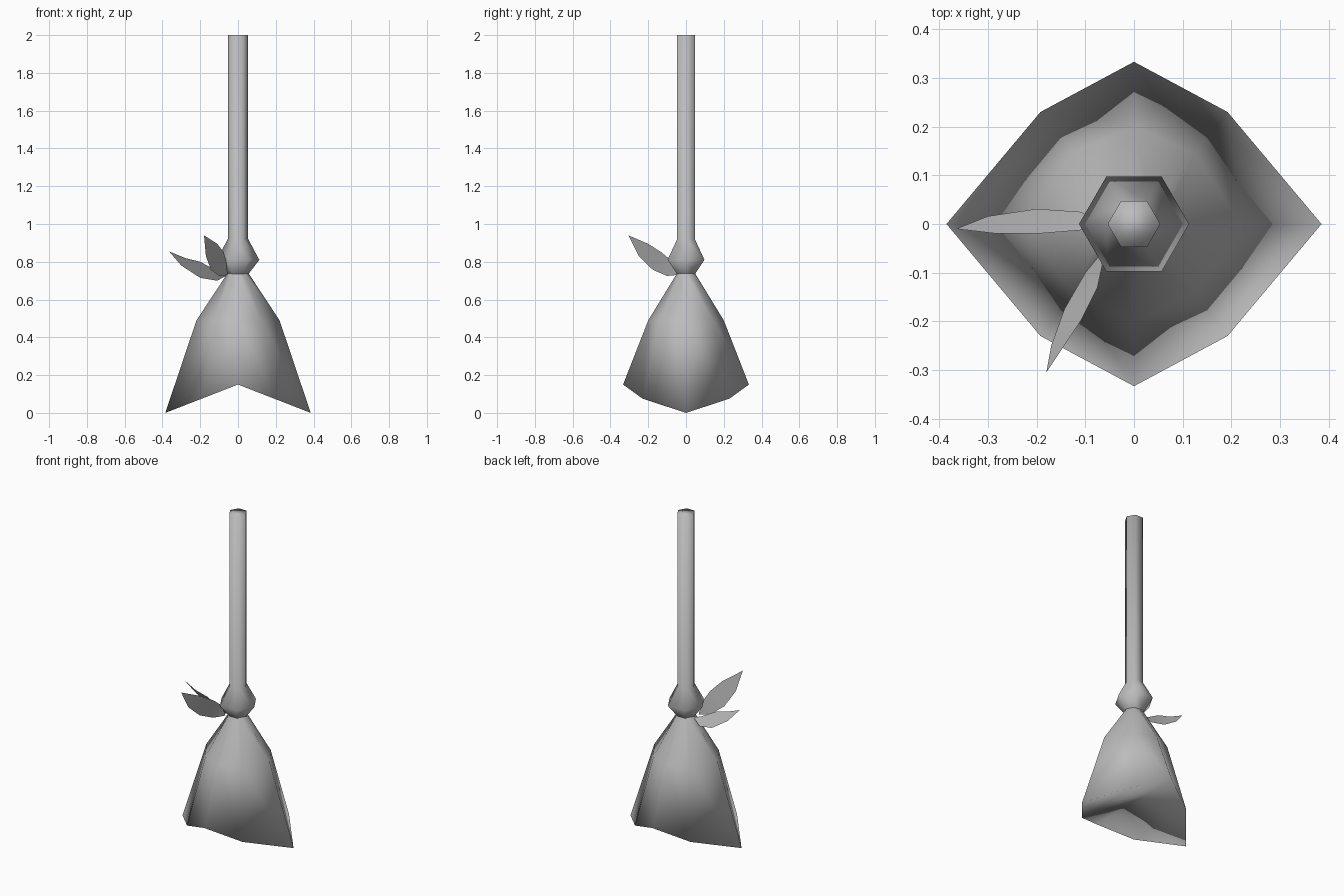
import bpy
from math import cos, sin, tau

cube = bpy.data.objects.get("Cube")
if cube:
    bpy.data.objects.remove(cube, do_unlink=True)

grey = bpy.data.materials.new("plain_grey")
grey.use_nodes = True
grey.diffuse_color = (0.5, 0.5, 0.5, 1)
grey.node_tree.nodes["Principled BSDF"].inputs["Base Color"].default_value = (0.5, 0.5, 0.5, 1)


def add_part(name, verts, faces, smooth=True):
    mesh = bpy.data.meshes.new(name)
    mesh.from_pydata(verts, [], faces)
    mesh.materials.append(grey)
    for poly in mesh.polygons:
        poly.use_smooth = smooth
    mesh.update()
    obj = bpy.data.objects.new(name, mesh)
    bpy.context.collection.objects.link(obj)
    return obj


def side_faces(rings, n):
    """Quads joining rings of n points, listed from top to bottom."""
    return [(r * n + i, (r + 1) * n + i, (r + 1) * n + (i + 1) % n, r * n + (i + 1) % n)
            for r in range(rings - 1) for i in range(n)]


# Six-sided handle swelling into the binding knot
profile = [(0.054, 2.0), (0.054, 0.92), (0.113, 0.81), (0.055, 0.735)]
verts = [(r * cos(tau * i / 6), r * sin(tau * i / 6), z) for r, z in profile for i in range(6)]
add_part("handle_and_knot", verts, [tuple(range(6))] + side_faces(len(profile), 6))


# Eight-sided brush: side tips hang low, front and back are raised
def diamond_ring(x, y, cx, cy, height):
    pts = [(x, 0), (cx, cy), (0, y), (-cx, cy), (-x, 0), (-cx, -cy), (0, -y), (cx, -cy)]
    return [(px, py, height(px)) for px, py in pts]


verts = diamond_ring(0.055, 0.047, 0.036, 0.036, lambda x: 0.74)
verts += diamond_ring(0.22, 0.20, 0.125, 0.145, lambda x: 0.49)
verts += diamond_ring(0.385, 0.333, 0.192, 0.23, lambda x: 0.15 * (1 - abs(x) / 0.385))
underside = [(18, 17, 16, 23, 22), (22, 21, 20, 19, 18)]
add_part("brush", verts, side_faces(3, 8) + underside)


# Thin curved leaves tucked under the knot
def add_leaf(name, base, lower, upper, tip):
    n = len(lower)
    verts = [base, *lower, *upper, tip]
    faces = [(0, 1, n + 1), (n, 2 * n + 1, 2 * n)]
    faces += [(i, i + 1, n + i + 1, n + i) for i in range(1, n)]
    add_part(name, verts, faces)


add_leaf("side_leaf", (-0.055, 0, 0.73),
         [(-0.11, 0.025, 0.70), (-0.2, 0.031, 0.715), (-0.3, 0.016, 0.78)],
         [(-0.1, -0.012, 0.745), (-0.2, -0.02, 0.80), (-0.28, -0.02, 0.82)],
         (-0.365, -0.01, 0.855))
add_leaf("front_leaf", (-0.055, -0.045, 0.73),
         [(-0.1, -0.1, 0.725), (-0.143, -0.175, 0.757), (-0.17, -0.25, 0.83)],
         [(-0.062, -0.07, 0.80), (-0.075, -0.13, 0.85), (-0.11, -0.2, 0.895)],
         (-0.18, -0.305, 0.94))
